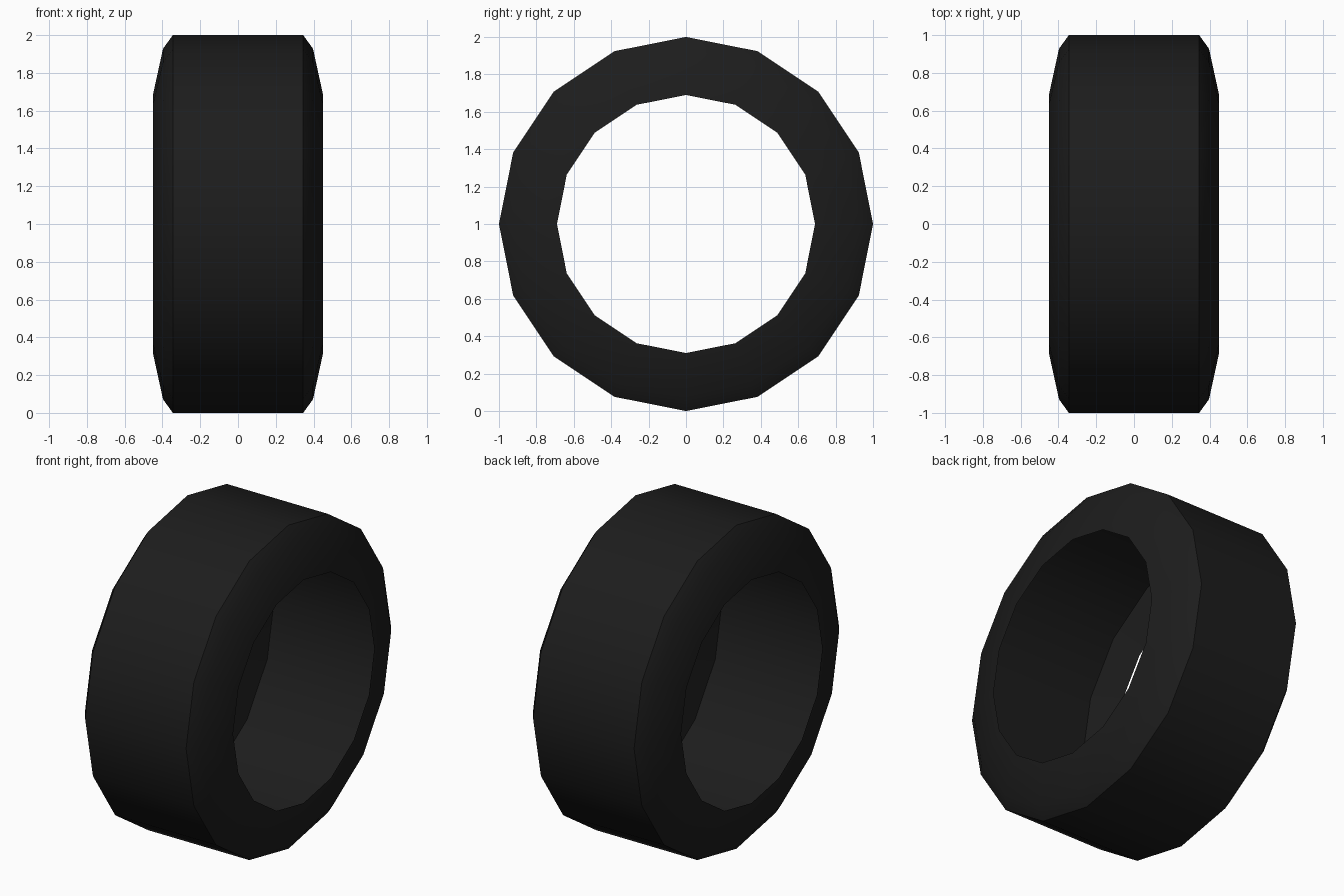
import bpy, bmesh, math

cube = bpy.data.objects.get("Cube")
if cube:
    bpy.data.objects.remove(cube, do_unlink=True)

SIDES = 16

rubber = bpy.data.materials.new("black rubber")
rubber.use_nodes = True
colour = (0.012, 0.012, 0.012, 1)
rubber.diffuse_color = colour
rubber.node_tree.nodes["Principled BSDF"].inputs["Base Color"].default_value = colour


def lathe(name, profile):
    """Spin (x, radius) points around the x axle; faces point outward when x falls."""
    bm = bmesh.new()
    angles = [2 * math.pi * i / SIDES for i in range(SIDES)]
    rings = [[bm.verts.new((x, r * math.sin(a), 1 + r * math.cos(a))) for a in angles]
             for x, r in profile]
    for a, b in zip(rings, rings[1:]):
        for i in range(SIDES):
            j = (i + 1) % SIDES
            bm.faces.new((a[i], a[j], b[j], b[i]))
    mesh = bpy.data.meshes.new(name)
    bm.to_mesh(mesh)
    bm.free()
    mesh.materials.append(rubber)
    obj = bpy.data.objects.new(name, mesh)
    bpy.context.collection.objects.link(obj)
    bpy.ops.object.select_all(action='DESELECT')
    obj.select_set(True)
    bpy.context.view_layer.objects.active = obj
    bpy.ops.object.shade_smooth_by_angle(angle=math.radians(30))


# Sidewalls, shoulders and tread
half = [(0.449, 0.69), (0.397, 0.928), (0.345, 1.0)]
lathe("tyre_shell", half + [(-x, r) for x, r in half[::-1]])

# Inner wall: back of the sidewalls and the lining that faces the axle
inner = [(0.449, 0.69), (0.392, 0.915)]
lathe("tyre_lining", [(-x, r) for x, r in inner] + inner[::-1])
